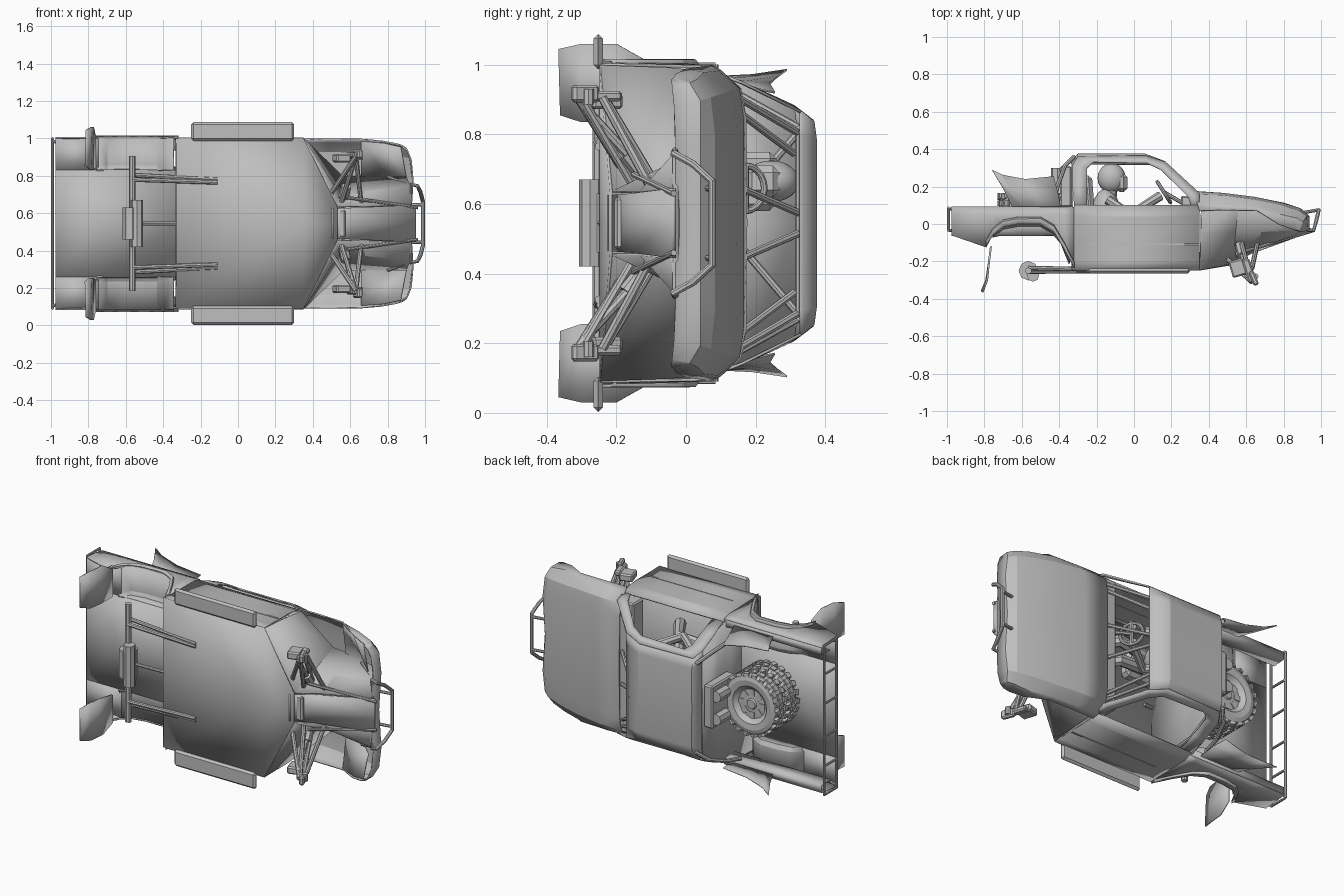
import bpy, bmesh, math
from mathutils import Matrix

if "Cube" in bpy.data.objects:
    bpy.data.objects.remove(bpy.data.objects["Cube"])

# Truck lies on its side: x = forward, y = truck up, w = sideways from the middle (z = w + C)
C = 0.545
grey = bpy.data.materials.new("plain grey")
grey.diffuse_color = (0.52, 0.52, 0.52, 1)
grey.use_nodes = True
grey.node_tree.nodes["Principled BSDF"].inputs["Base Color"].default_value = grey.diffuse_color


def finish(name, me, smooth=True):
    ob = bpy.data.objects.new(name, me)
    bpy.context.collection.objects.link(ob)
    me.materials.clear()
    me.materials.append(grey)
    if smooth:
        bpy.context.view_layer.objects.active = ob
        bpy.ops.object.select_all(action='DESELECT')
        ob.select_set(True)
        bpy.ops.object.shade_smooth_by_angle(angle=math.radians(20))
    return ob


def from_bm(name, bm):
    bmesh.ops.recalc_face_normals(bm, faces=bm.faces)
    me = bpy.data.meshes.new(name)
    bm.to_mesh(me)
    bm.free()
    return finish(name, me)


def loft(name, rows, thick=0.008):
    """Skin of quads between rows of (x, y, w) points, mirrored across w."""
    bm = bmesh.new()
    for s in (1, -1):
        vs = [[bm.verts.new((x, y, C + s * w)) for x, y, w in r] for r in rows]
        for a, b in zip(vs, vs[1:]):
            for i in range(len(a) - 1):
                bm.faces.new((a[i], a[i + 1], b[i + 1], b[i]))
    bmesh.ops.remove_doubles(bm, verts=bm.verts, dist=0.0005)
    ob = from_bm(name, bm)
    m = ob.modifiers.new("sheet", 'SOLIDIFY')
    m.thickness = thick
    m.offset = 0
    return ob


def tube(name, paths, r=0.01, mirror=False, closed=False):
    cu = bpy.data.curves.new(name, 'CURVE')
    cu.dimensions = '3D'
    cu.bevel_depth, cu.bevel_resolution, cu.use_fill_caps = r, 2, True
    for p in paths:
        for s in ((1, -1) if mirror else (1,)):
            sp = cu.splines.new('POLY')
            sp.points.add(len(p) - 1)
            sp.use_cyclic_u = closed
            for pt, (x, y, w) in zip(sp.points, p):
                pt.co = (x, y, C + s * w, 1)
    tmp = bpy.data.objects.new("tmp", cu)
    bpy.context.collection.objects.link(tmp)
    bpy.context.view_layer.update()
    me = bpy.data.meshes.new_from_object(tmp.evaluated_get(bpy.context.evaluated_depsgraph_get()))
    bpy.data.objects.remove(tmp)
    return finish(name, me)


def box(name, c, size, mirror=False, rot=0.0, bevel=0.008):
    bm = bmesh.new()
    for s in ((1, -1) if mirror else (1,)):
        M = Matrix.Translation((c[0], c[1], C + s * c[2])) @ Matrix.Rotation(rot, 4, 'Z')
        bmesh.ops.create_cube(bm, size=1, matrix=M @ Matrix.Diagonal((*size, 1)))
    if bevel:
        bmesh.ops.bevel(bm, geom=bm.edges[:], offset=bevel, segments=1, affect='EDGES')
    return from_bm(name, bm)


def ball(name, c, size):
    bm = bmesh.new()
    M = Matrix.Translation((c[0], c[1], C + c[2])) @ Matrix.Diagonal((*size, 1))
    bmesh.ops.create_uvsphere(bm, u_segments=20, v_segments=12, radius=1, matrix=M)
    return from_bm(name, bm)


def half_width(y):
    pts = [(-.25, .455), (.04, .45), (.17, .40), (.31, .335), (.375, .285)]
    for (a, p), (b, q) in zip(pts, pts[1:]):
        if y <= b:
            return p + (q - p) * (y - a) / (b - a)
    return pts[-1][1]


side = lambda pts: [(x, y, half_width(y)) for x, y in pts]

# Cab: lower doors, window surround, roof, back wall, belly
loft("door_side", [side([(x, y) for x in (-.32, 0, .35)]) for y in (-.245, -.2, -.11, .04, .1)])
loft("window_surround", [
    side([(-.32, .1), (-.33, .2), (-.33, .31), (-.3, .36), (.06, .365), (.17, .33), (.35, .165), (.35, .1)]),
    side([(-.25, .1), (-.25, .2), (-.25, .3), (-.22, .33), (.07, .325), (.145, .29), (.29, .145), (.305, .1)])])
loft("roof", [[(-.33, .31, .335), (-.3, .36, .296), (.06, .365, .292), (.17, .33, .32)],
              [(-.335, .325, .26), (-.3, .372, .24), (.06, .372, .24), (.17, .33, .25)],
              [(-.335, .325, 0), (-.3, .372, 0), (.06, .372, 0), (.17, .33, 0)]])
loft("cab_back_wall", [[(-.33, y, half_width(y)), (-.33, y, 0)] for y in (-.245, .04, .17, .315)])
loft("belly", [[(-.33, -.245, .455), (.35, -.245, .455), (.53, -.215, .09)],
               [(-.33, -.245, 0), (.35, -.245, 0), (.53, -.215, 0)]])
box("door_crease", (.055, -.107, .453), (.59, .008, .012), True, bevel=0)
box("side_step", (.025, -.252, .492), (.55, .026, .1), True, bevel=.012)

# Hood, front fenders and nose
loft("hood_and_fender", [
    [(.33, .172, 0), (.33, .17, .3), (.33, .155, .385), (.34, .1, .435), (.35, .07, .45)],
    [(.48, .162, 0), (.48, .162, .3), (.48, .15, .385), (.48, .1, .435), (.48, .075, .452)],
    [(.65, .14, 0), (.64, .142, .3), (.64, .128, .38), (.64, .09, .435), (.66, .07, .45)],
    [(.80, .11, 0), (.79, .11, .28), (.78, .1, .37), (.78, .05, .43), (.77, .0, .44)],
    [(.89, .08, 0), (.89, .08, .25), (.88, .068, .36), (.87, .03, .41), (.85, -.03, .425)],
    [(.92, .04, 0), (.935, .04, .23), (.92, .04, .35), (.90, .01, .40), (.88, -.035, .415)],
    [(.92, -.03, 0), (.935, -.03, .23), (.925, -.035, .34), (.905, -.04, .39), (.88, -.042, .41)]])
loft("fender_lining", [[(.66, .07, .44), (.78, .0, .43), (.87, -.035, .41)],
                       [(.66, .1, .25), (.8, .07, .25), (.9, -.03, .25)]], thick=.006)
loft("inner_wheel_well", [
    [(.35, -.245, .452), (.53, -.21, .09), (.66, -.13, .09), (.93, -.04, .1)],
    [(.36, -.05, .445), (.54, -.05, .16), (.68, -.04, .17), (.92, -.03, .2)],
    [(.36, .09, .43), (.56, .12, .25), (.7, .1, .25), (.9, .04, .25)]])
loft("skid_plate", [[(.5, -.22, .08), (.62, -.155, .085), (.95, -.035, .1)],
                    [(.5, -.22, 0), (.62, -.155, 0), (.95, -.035, 0)]], thick=.014)
tube("front_guard", [[(.925, -.03, .21), (.96, -.035, .2), (.975, .02, .17), (.988, .075, .12), (.988, .075, -.12),
                      (.975, .02, -.17), (.96, -.035, -.2), (.925, -.03, -.21)]], .011, closed=True)
tube("guard_strut", [[(.58, -.15, .14), (.96, -.035, .085)], [(.93, -.02, .2), (.8, .05, .25)],
                     [(.985, .075, .1), (.9, .06, .1)]], .009, True)

# Bed: outer side with wheel arch, inner side, floor, flare and wheel tub
low = [(-.977, -.06), (-.79, -.125), (-.755, -.06), (-.7, -.015), (-.62, .0), (-.5, .0),
       (-.43, -.04), (-.37, -.14), (-.32, -.24)]
loft("bed_side", [[(x, .09, .44) for x, y in low], [(x, max(.05, y), .45) for x, y in low],
                  [(x, y, .458) for x, y in low]])
loft("bed_rail_and_inner", [[(-.977, .09, .44), (-.33, .09, .44)], [(-.977, .09, .4), (-.33, .09, .4)],
                            [(-.977, .01, .395), (-.33, .01, .395)]])
loft("bed_floor", [[(x, -.06, w) for x in (-.977, -.745, -.33)] for w in (.285, 0)])
loft("bed_floor_rear_corner", [[(x, -.06, w) for x in (-.977, -.745)] for w in (.455, .285)])
arch = low[1:]
loft("wheel_flare", [[(x, y, .468) for x, y in arch], [(x, y + .026, .467) for x, y in arch],
                     [(x, y + .036, .452) for x, y in arch]])
tub = [p for p in low[2:7]] + [(-.39, -.09), (-.345, -.2)]
loft("wheel_tub", [[(x, y, .46) for x, y in tub], [(x, y, .31) for x, y in tub],
                   [(x, y - .012, .287) for x, y in tub], [(x, min(y - .012, -.06), .285) for x, y in tub]])
tube("rear_rail", [[(-.992, y, -.455), (-.992, y, .455)] for y in (.085, -.035)], .008)
tube("rear_rail_post", [[(-.992, .085, w), (-.992, -.035, w)] for w in (.455, .28, .1)], .007, True)
tube("rear_rail_mount", [[(-.992, y, .44), (-.95, y, .43)] for y in (.08, -.035)], .008, True)
loft("side_fin", [[(-.76, .29, .44), (-.70, .262, .42), (-.58, .24, .40), (-.43, .255, .375)],
                  [(-.70, .19, .425), (-.66, .18, .415), (-.55, .17, .405), (-.41, .18, .39)],
                  [(-.65, .09, .42), (-.6, .09, .42), (-.5, .09, .42), (-.39, .09, .42)]], thick=.006)
loft("mud_flap", [[(-.765, -.12, .3), (-.765, -.12, .47)], [(-.778, -.22, .29), (-.775, -.2, .515)],
                  [(-.79, -.30, .29), (-.785, -.30, .515)], [(-.815, -.36, .31), (-.81, -.365, .5)]], thick=.01)


# Two spare wheels lying in the bed
def wheel(name, c, R, W):
    bm = bmesh.new()
    n = 36
    prof = [(0, .34), (.14, .34), (.17, .25), (.46, .22), (.54, .32), (.6, .46), (.78, .5), (.9, .44), (.95, .3),
            (.95, -.3), (.9, -.44), (.78, -.5), (.6, -.46), (.5, -.2), (0, -.2)]
    rings = [[bm.verts.new((r * R * math.cos(math.tau * i / n), h * W, r * R * math.sin(math.tau * i / n)))
              for i in range(n)] for r, h in prof]
    for a, b in zip(rings, rings[1:]):
        for i in range(n):
            bm.faces.new((a[i], a[(i + 1) % n], b[(i + 1) % n], b[i]))
    bmesh.ops.remove_doubles(bm, verts=bm.verts, dist=1e-5)
    lugs = 22
    for i in range(lugs):                       # tread blocks, staggered
        for k, h in enumerate((-.36, 0, .36)):
            M = (Matrix.Rotation(math.tau * (i + .5 * (k % 2)) / lugs, 4, 'Y')
                 @ Matrix.Translation((R * .955, h * W, 0)) @ Matrix.Rotation(.3 * (k - 1), 4, 'X'))
            bmesh.ops.create_cube(bm, size=1, matrix=M @ Matrix.Diagonal((R * .09, W * .28, R * .16, 1)))
    for i in range(8):                          # raised rim pads
        M = Matrix.Rotation(math.tau * i / 8, 4, 'Y') @ Matrix.Translation((R * .36, W * .22, 0))
        bmesh.ops.create_cube(bm, size=1, matrix=M @ Matrix.Diagonal((R * .2, W * .1, R * .16, 1)))
    bmesh.ops.translate(bm, verts=bm.verts, vec=(c[0], c[1], C + c[2]))
    return from_bm(name, bm)


wheel("spare_wheel_top", (-.54, .11, 0), .19, .105)
wheel("spare_wheel_bottom", (-.54, .0, 0), .19, .105)

# Gear behind the cab
box("rear_gear_box", (-.365, .2, 0), (.06, .22, .26))
tube("gear_canister", [[(-.41, .2, w), (-.41, .3, w)] for w in (-.07, .07)], .035)
tube("rear_roll_bar", [[(-.43, .09, .38), (-.41, .2, .36), (-.37, .31, .32), (-.32, .36, .27)]], .012, True)

# Roll cage in the cab
tube("roll_cage", [[(.32, .15, .36), (.14, .32, .26)], [(.32, .15, .32), (.14, .31, .2)],
                   [(.32, .16, .1), (.15, .322, .03)], [(-.28, -.2, .4), (-.28, .15, .37), (-.28, .33, .27)],
                   [(-.28, .33, .27), (.14, .325, .27)], [(-.28, .33, .27), (-.28, .1, 0)]], .011, True)
tube("roll_cage_cross", [[(x, y, -.27), (x, y, .27)] for x, y in ((-.28, .33), (.14, .325))], .011)
box("dashboard", (.3, .1, 0), (.1, .1, .8))

# Seat, driver and steering wheel
box("seat_base", (-.13, -.11, .12), (.22, .08, .18), bevel=.02)
box("seat_back", (-.235, .07, .12), (.05, .38, .17), rot=.08, bevel=.02)
ball("driver_torso", (-.15, .06, .12), (.075, .13, .09))
ball("driver_head", (-.12, .245, .12), (.075, .08, .06))
box("driver_face", (-.065, .22, .12), (.06, .1, .09), bevel=.02)
tube("driver_neck", [[(-.13, .12, .12), (-.12, .22, .12)]], .035)
tube("driver_arm", [[(-.14, .13, .12 + s * .09), (-.02, .05, .12 + s * .12), (.14, .15, .12 + s * .05)]
                    for s in (1, -1)], .026)
tube("driver_leg", [[(-.13, -.05, .12 + s * .04), (.07, -.03, .12 + s * .06), (.18, -.2, .12 + s * .05)]
                    for s in (1, -1)], .035)
ring = [(.16 - .035 * math.sin(a), .17 + .055 * math.sin(a), .1 + .065 * math.cos(a))
        for a in (i * math.pi / 10 for i in range(20))]
tube("steering_wheel", [ring], .01, closed=True)
tube("steering_column", [[(.16, .17, .1), (.28, .1, .1)], [(.16, .17, .035), (.16, .17, .165)]], .011)

# Front suspension
tube("front_arm", [[(.54, -.13, .07), (.63, -.30, .36)], [(.47, -.16, .12), (.63, -.31, .36)],
                   [(.57, -.08, .1), (.61, -.235, .36)], [(.66, -.1, .1), (.63, -.24, .36)]], .013, True)
tube("front_shock", [[(.56, -.09, .1), (.58, -.17, .2)]], .026, True)
tube("front_shock_rod", [[(.58, -.17, .2), (.61, -.29, .33)]], .014, True)
box("front_hub", (.64, -.29, .372), (.03, .08, .05), True, rot=.4)
box("front_hub_carrier", (.615, -.25, .365), (.04, .13, .03), True, rot=.3)
box("front_brake", (.555, -.235, .35), (.08, .09, .045), True, rot=.3)
tube("front_stub_axle", [[(.65, -.28, .34), (.65, -.28, .385)]], .016, True)
box("front_crossmember", (.555, -.17, 0), (.04, .07, .15))

# Rear axle and trailing arms
tube("rear_axle", [[(-.565, -.25, -.36), (-.565, -.25, .36)]], .018)
tube("differential", [[(-.54, -.275, -.125), (-.54, -.275, .125)]], .033)
tube("differential_case", [[(-.565, -.25, -.085), (-.565, -.25, .085)]], .052)
tube("trailing_arm", [[(-.565, -.255, .235), (-.11, -.25, .22)], [(-.565, -.235, .26), (-.11, -.245, .235)]],
     .012, True)
tube("drive_shaft", [[(-.54, -.245, 0), (-.27, -.235, 0)]], .01)
